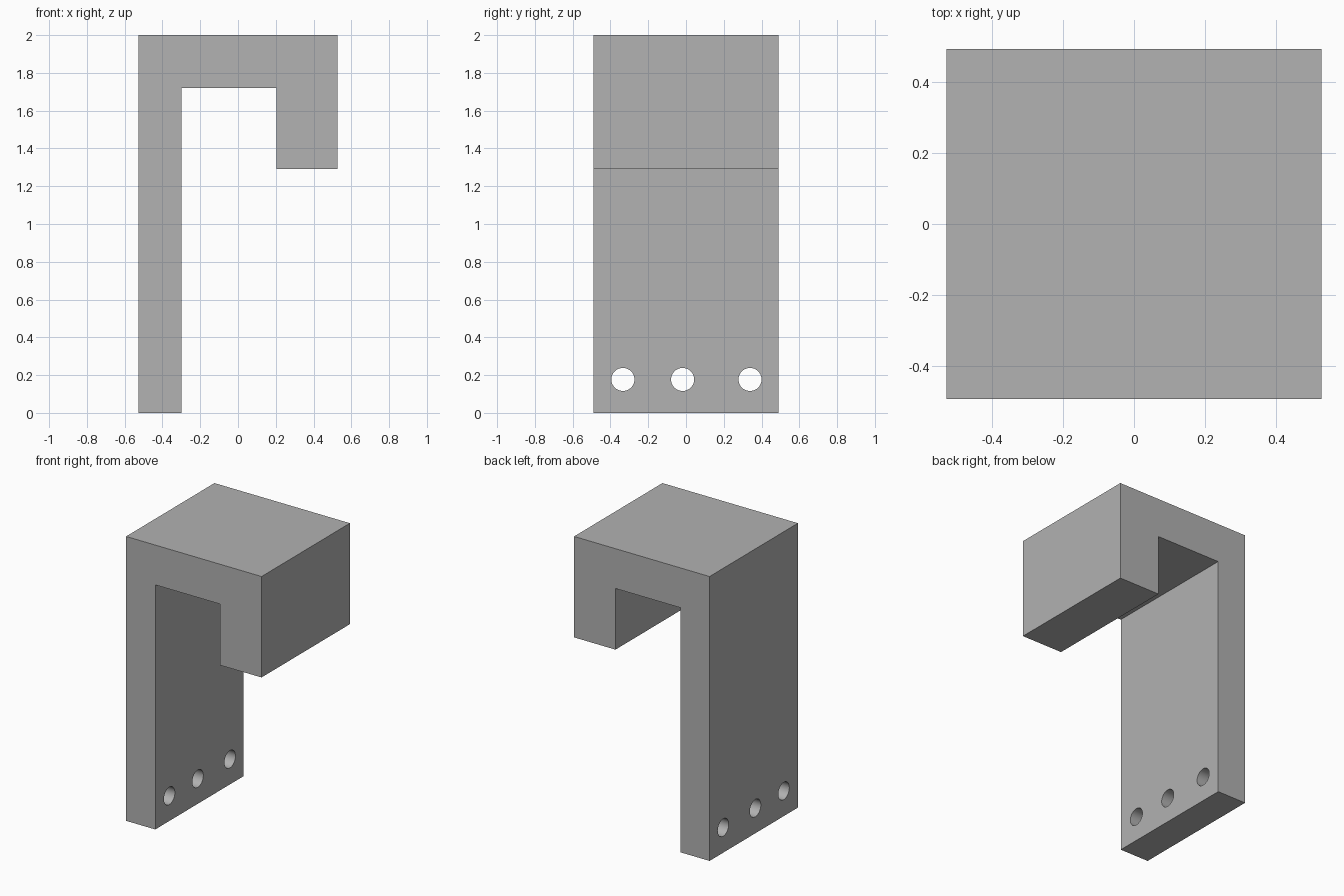
import bpy
import bmesh
from math import pi
from mathutils import Matrix, Vector

cube = bpy.data.objects.get("Cube")
if cube:
    bpy.data.objects.remove(cube, do_unlink=True)

HALF_X, HALF_Y, HEIGHT = 0.527, 0.491, 2.0
LEG_INNER, LIP_INNER = -0.30, 0.205
UNDERSIDE, LIP_BOTTOM = 1.72, 1.29
HOLE_Z, HOLE_RADIUS = 0.177, 0.061

grey = bpy.data.materials.new("plain grey")
grey.use_nodes = True
colour = (0.445, 0.445, 0.445, 1)
grey.diffuse_color = colour
grey.node_tree.nodes["Principled BSDF"].inputs["Base Color"].default_value = colour


def add_object(name, bm):
    bmesh.ops.recalc_face_normals(bm, faces=bm.faces)
    mesh = bpy.data.meshes.new(name)
    bm.to_mesh(mesh)
    bm.free()
    mesh.materials.append(grey)
    obj = bpy.data.objects.new(name, mesh)
    bpy.context.collection.objects.link(obj)
    return obj


# Hook bracket: side profile extruded through its depth
profile = [
    (-HALF_X, 0), (LEG_INNER, 0), (LEG_INNER, UNDERSIDE), (LIP_INNER, UNDERSIDE),
    (LIP_INNER, LIP_BOTTOM), (HALF_X, LIP_BOTTOM), (HALF_X, HEIGHT), (-HALF_X, HEIGHT),
]
bm = bmesh.new()
face = bm.faces.new([bm.verts.new((x, -HALF_Y, z)) for x, z in profile])
extruded = bmesh.ops.extrude_face_region(bm, geom=[face])["geom"]
bmesh.ops.translate(bm, vec=Vector((0, 2 * HALF_Y, 0)),
                    verts=[v for v in extruded if isinstance(v, bmesh.types.BMVert)])
bracket = add_object("hook_bracket", bm)

# Screw holes: three cylinders through the foot of the long leg
bm = bmesh.new()
for y in (-0.334, -0.018, 0.339):
    place = Matrix.Translation(((LEG_INNER - HALF_X) / 2, y, HOLE_Z)) @ Matrix.Rotation(pi / 2, 4, "Y")
    bmesh.ops.create_cone(bm, cap_ends=True, segments=48, radius1=HOLE_RADIUS,
                          radius2=HOLE_RADIUS, depth=0.4, matrix=place)
cutter = add_object("screw_hole_cutter", bm)
cutter.hide_render = True

cut = bracket.modifiers.new("screw holes", "BOOLEAN")
cut.operation = "DIFFERENCE"
cut.solver = "EXACT"
cut.object = cutter

# Apply the cut, remove the cutter, then smooth the hole walls only
bpy.ops.object.select_all(action="DESELECT")
bracket.select_set(True)
bpy.context.view_layer.objects.active = bracket
bpy.ops.object.modifier_apply(modifier=cut.name)
bpy.data.objects.remove(cutter, do_unlink=True)
bpy.ops.object.shade_smooth_by_angle(angle=pi / 6)
